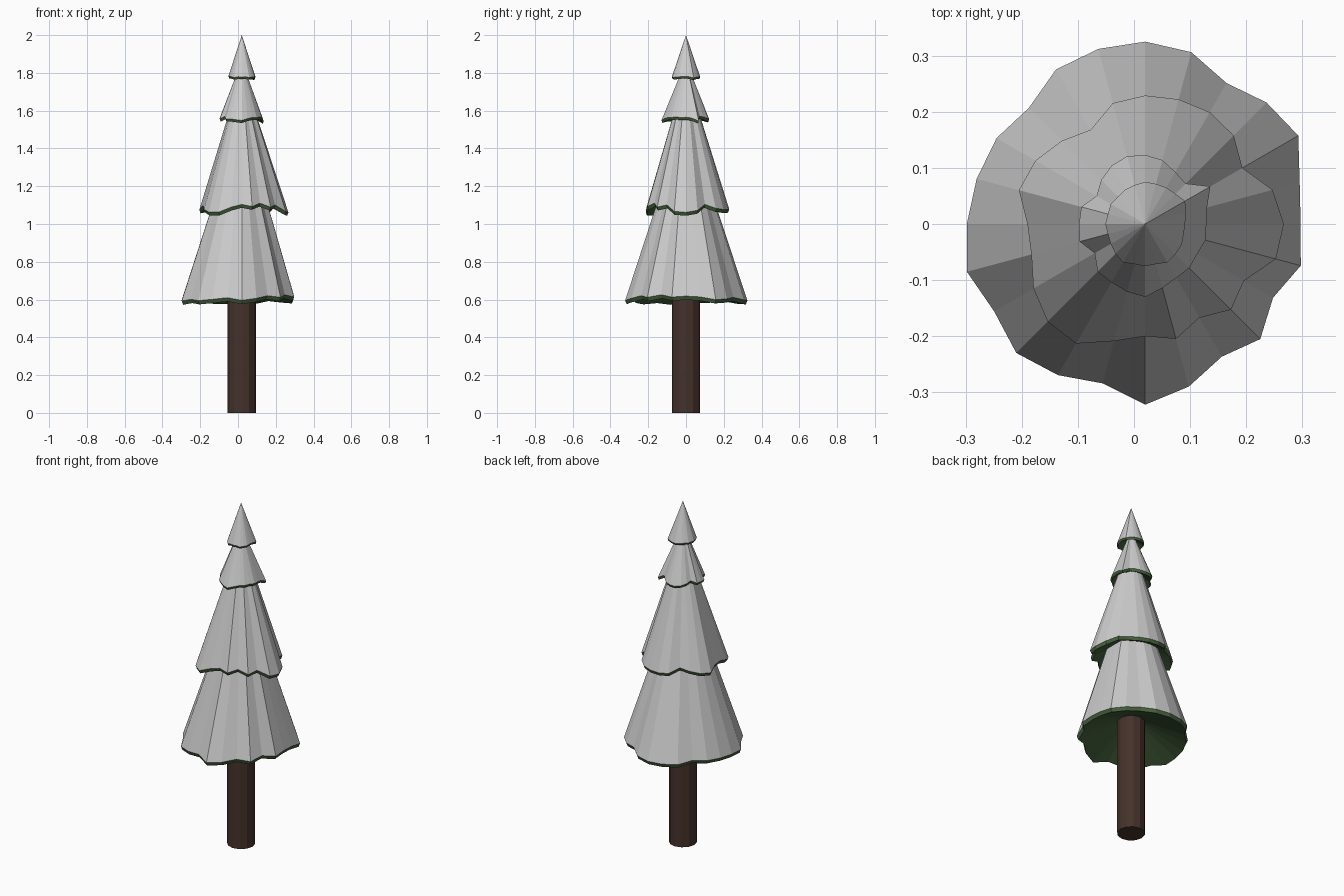
import bpy, bmesh, math

if "Cube" in bpy.data.objects:
    bpy.data.objects.remove(bpy.data.objects["Cube"])

CX = 0.02   # tree axis offset in x


def material(name, rgb):
    m = bpy.data.materials.new(name)
    m.diffuse_color = (*rgb, 1)
    m.use_nodes = True
    m.node_tree.nodes["Principled BSDF"].inputs["Base Color"].default_value = m.diffuse_color
    return m


GREEN = material("pine_green", (0.06, 0.12, 0.045))
BROWN = material("bark", (0.06, 0.032, 0.024))


def ring(bm, radii, heights):
    n = len(radii)
    return [bm.verts.new((CX + r * math.cos(2 * math.pi * i / n),
                          r * math.sin(2 * math.pi * i / n), z))
            for i, (r, z) in enumerate(zip(radii, heights))]


def finish(bm, name, mat=None):
    me = bpy.data.meshes.new(name)
    bm.to_mesh(me)
    bm.free()
    ob = bpy.data.objects.new(name, me)
    if mat:
        me.materials.append(mat)
    bpy.context.collection.objects.link(ob)
    return ob


def fan(bm, verts, tip, flip=False):
    for i, a in enumerate(verts):
        b = verts[(i + 1) % len(verts)]
        bm.faces.new((b, a, tip) if flip else (a, b, tip))


def tier(name, mm, rim_z, apex_z, wave, lip, hollow):
    """Snow cone with a ruffled rim, plus the green lip and underside below it."""
    radii = [v / 1000 for v in mm]
    mean = sum(radii) / len(radii)
    # longer branch tips droop lower
    zs = [rim_z - (r - mean) * wave for r in radii]

    bm = bmesh.new()
    fan(bm, ring(bm, radii, zs), bm.verts.new((CX, 0, apex_z)))
    finish(bm, name + "_snow")

    bm = bmesh.new()
    top = ring(bm, radii, zs)
    low = ring(bm, [r - lip * 0.4 for r in radii], [z - lip for z in zs])
    n = len(top)
    for i in range(n):
        j = (i + 1) % n
        bm.faces.new((top[i], low[i], low[j], top[j]))
    fan(bm, low, bm.verts.new((CX, 0, rim_z + hollow)), flip=True)
    finish(bm, name + "_branches", GREEN)


# rim radii in thousandths, every 15 degrees from +x
tier("bottom_tier",
     [277, 285, 315, 306, 290, 317, 325, 323, 318, 293, 306, 311,
      318, 329, 311, 325, 311, 294, 322, 300, 273, 290, 263, 287],
     0.605, 1.58, 0.5, 0.02, 0.11)
tier("lower_middle_tier",
     [247, 235, 200, 223, 230, 230, 229, 223, 194, 210, 226, 233,
      210, 210, 230, 246, 246, 216, 200, 212, 193, 216, 203, 241],
     1.085, 1.81, 0.9, 0.018, 0.09)
tier("upper_middle_tier",
     [109, 114, 134, 102, 107, 118, 123, 125, 120, 111, 100, 118,
      118, 121, 104, 120, 120, 125, 130, 118, 111, 111, 107, 111],
     1.56, 1.865, 0.8, 0.014, 0.05)
tier("top_tier",
     [71, 75, 82, 76, 75, 74, 75, 72, 71, 69, 71, 69,
      71, 69, 71, 75, 79, 74, 75, 74, 79, 76, 75, 71],
     1.78, 2.0, 0.8, 0.012, 0.03)

# trunk
bm = bmesh.new()
N = 12
base = ring(bm, [0.075] * N, [0] * N)
head = ring(bm, [0.075] * N, [0.72] * N)
for i in range(N):
    j = (i + 1) % N
    bm.faces.new((base[i], base[j], head[j], head[i]))
bm.faces.new(base[::-1])
bm.faces.new(head)
finish(bm, "trunk", BROWN)
